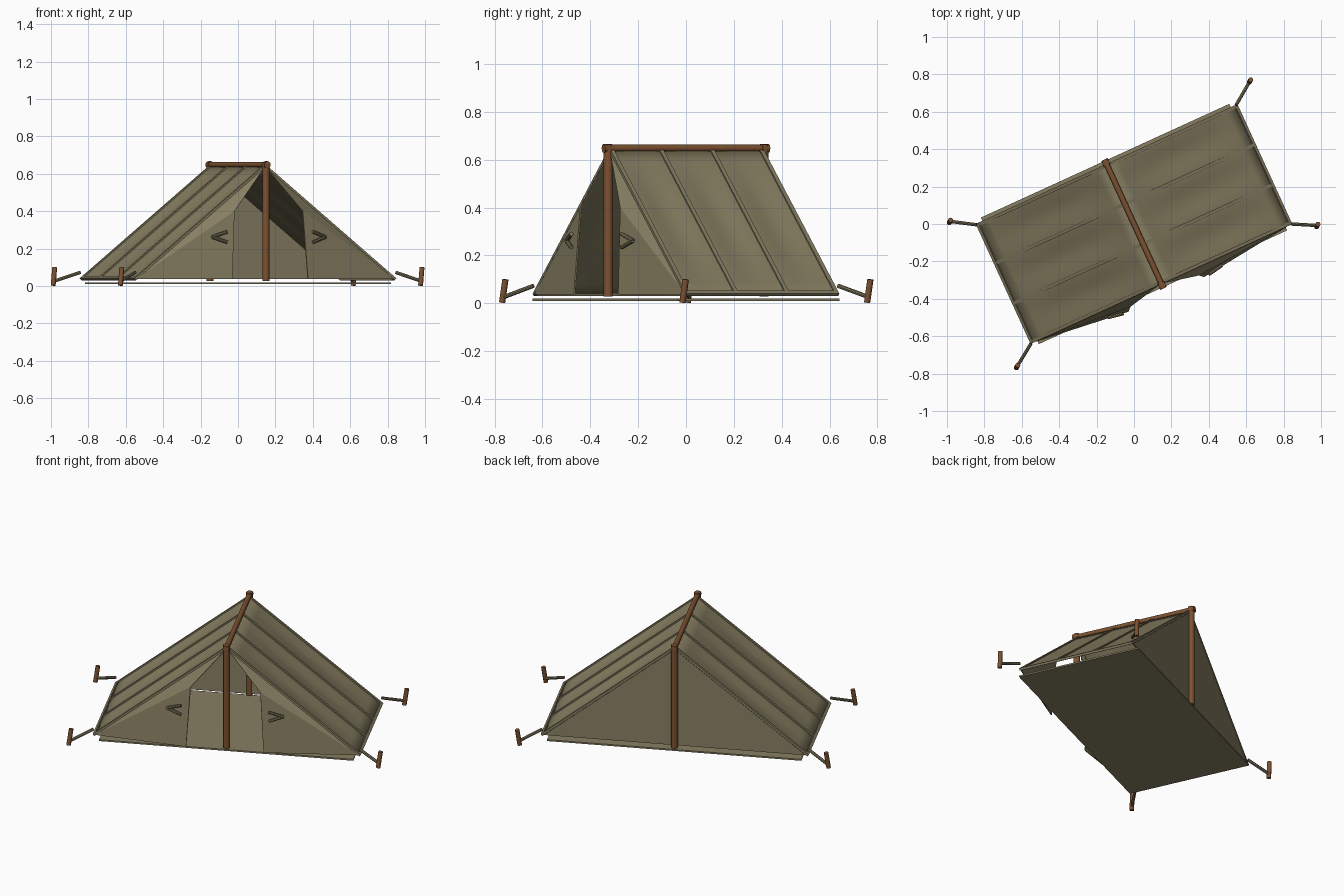
import bpy, bmesh, math
from mathutils import Matrix, Vector

if "Cube" in bpy.data.objects:
    bpy.data.objects.remove(bpy.data.objects["Cube"])

ROT = Matrix.Rotation(math.radians(24.6), 4, 'Z')   # the tent stands turned on the ground
W, D = 0.765, 0.352          # half width at the eaves, half length of the ridge
EAVE, RIDGE = 0.037, 0.643   # heights
SEAMS = (-D + 0.008, -D / 3, D / 3, D - 0.008)


def material(name, rgb):
    m = bpy.data.materials.new(name)
    m.diffuse_color = (*rgb, 1)
    m.use_nodes = True
    m.node_tree.nodes["Principled BSDF"].inputs["Base Color"].default_value = m.diffuse_color
    return m


CANVAS = material("olive canvas", (0.245, 0.212, 0.123))
TRIM = material("olive trim", (0.205, 0.178, 0.103))
WOOD = material("brown wood", (0.205, 0.083, 0.030))


def finish(name, bm, mat, smooth=False, turned=True):
    if turned:
        bm.transform(ROT)
    mesh = bpy.data.meshes.new(name)
    bm.to_mesh(mesh)
    bm.free()
    mesh.materials.append(mat)
    ob = bpy.data.objects.new(name, mesh)
    bpy.context.collection.objects.link(ob)
    if smooth:
        bpy.ops.object.select_all(action='DESELECT')
        ob.select_set(True)
        bpy.context.view_layer.objects.active = ob
        bpy.ops.object.shade_smooth_by_angle(angle=math.radians(40))
    return ob


def rod(name, a, b, r, mat, sides=12, turned=True):
    a, b = Vector(a), Vector(b)
    d = b - a
    bm = bmesh.new()
    bmesh.ops.create_cone(bm, cap_ends=True, segments=sides, radius1=r, radius2=r, depth=d.length)
    bm.transform(Matrix.Translation((a + b) / 2) @ d.to_track_quat('Z', 'Y').to_matrix().to_4x4())
    return finish(name, bm, mat, sides > 8, turned)


def strip(name, a, b, side, width, thick, mat):
    """Flat bar from a to b, its width along the side vector."""
    a, b = Vector(a), Vector(b)
    x = (b - a).normalized()
    y = Vector(side).normalized()
    z = x.cross(y)
    bm = bmesh.new()
    bmesh.ops.create_cube(bm, size=1)
    bm.transform(Matrix.Diagonal(((b - a).length, width, thick, 1)))
    frame = Matrix((x, y, z)).transposed().to_4x4()
    bm.transform(Matrix.Translation((a + b) / 2) @ frame)
    return finish(name, bm, mat)


def sheet(name, polygons, thick):
    bm = bmesh.new()
    for poly in polygons:
        bm.faces.new([bm.verts.new(p) for p in poly])
    bmesh.ops.remove_doubles(bm, verts=bm.verts, dist=0.0001)
    ob = finish(name, bm, CANVAS)
    mod = ob.modifiers.new("cloth thickness", 'SOLIDIFY')
    mod.thickness, mod.offset = thick, 0
    return ob


# Roof slopes: cloth sagging gently between the seams
slope = math.hypot(W, RIDGE - EAVE)
for s, label in ((-1, "left"), (1, "right")):
    normal = Vector((s * (RIDGE - EAVE), 0, W)) / slope
    bm = bmesh.new()
    NV, NT = 36, 12
    grid = []
    for i in range(NV + 1):
        v = i / NV
        row = []
        for j in range(NT + 1):
            t = j / NT
            sag = 0.012 * math.sin(math.pi * 3 * v) ** 2 * math.sin(math.pi * t)
            p = Vector((s * W * (1 - t), -D + 2 * D * v, EAVE + (RIDGE - EAVE) * t)) - normal * sag
            row.append(bm.verts.new(p))
        grid.append(row)
    for i in range(NV):
        for j in range(NT):
            q = [grid[i][j], grid[i + 1][j], grid[i + 1][j + 1], grid[i][j + 1]]
            bm.faces.new(q if s < 0 else q[::-1])
    bmesh.ops.recalc_face_normals(bm, faces=bm.faces)
    bm.normal_update()
    if sum((f.normal.dot(normal) for f in bm.faces)) < 0:
        bmesh.ops.reverse_faces(bm, faces=bm.faces)
    roof = finish(label + " roof", bm, CANVAS, True)
    mod = roof.modifiers.new("cloth thickness", 'SOLIDIFY')
    mod.thickness, mod.offset = 0.008, -1

    # Seams running down the slope and hem along the eave
    for k, v in enumerate(SEAMS):
        strip(f"{label} seam {k + 1}", (s * W, v, EAVE), (0, v, RIDGE), (0, 1, 0), 0.018, 0.012, CANVAS)
    down = Vector((s * W, 0, EAVE - RIDGE)) / slope
    mid = Vector((s * W, 0, EAVE)) - down * 0.008
    strip(label + " eave hem", mid - Vector((0, D, 0)), mid + Vector((0, D, 0)), down, 0.018, 0.013, CANVAS)

    # Front flap, bulging outward beside the door
    outer, apex = (s * (W - 0.005), -D + 0.004, EAVE), (0, -D + 0.004, RIDGE - 0.005)
    top, low = (s * 0.2, -0.392, 0.40), (s * 0.222, -0.411, EAVE)
    sheet(label + " front flap", [(outer, low, top), (outer, top, apex)], 0.006)

    # Bent tie that holds the flap open
    for dz, label2 in ((0.028, "upper"), (-0.028, "lower")):
        rod(f"{label} {label2} tie", (s * 0.335, -0.397, 0.262), (s * 0.252, -0.412, 0.262 + dz),
            0.009, TRIM, 8)

# Back wall
sheet("back wall", [((-W + 0.005, D - 0.004, EAVE), (0, D - 0.004, RIDGE - 0.005),
                     (W - 0.005, D - 0.004, EAVE))], 0.006)

# Ground sheet
bm = bmesh.new()
bmesh.ops.create_cube(bm, size=1)
bm.transform(Matrix.Translation((0, 0, 0.015)) @ Matrix.Diagonal((1.46, 0.744, 0.009, 1)))
finish("ground sheet", bm, CANVAS)

# Poles, ridge beam and end collars
rod("ridge beam", (0, -0.37, 0.648), (0, 0.37, 0.648), 0.015, WOOD, 16)
for s, label in ((-1, "front"), (1, "back")):
    rod(label + " pole", (0, s * 0.358, 0.028), (0, s * 0.358, 0.664), 0.019, WOOD, 16)
    rod(label + " collar", (0, s * 0.345, 0.648), (0, s * 0.379, 0.648), 0.019, WOOD, 16)

# Stakes and guy ropes at the four corners
corners = (((0.98, -0.008), (0.842, 0.0)), ((0.62, 0.764), (0.546, 0.636)),
           ((-0.984, 0.014), (-0.842, -0.004)), ((-0.625, -0.762), (-0.55, -0.638)))
for k, ((x, y), (cx, cy)) in enumerate(corners):
    rod(f"stake {k + 1}", (x - 0.004, y - 0.007, 0.003), (x + 0.004, y + 0.007, 0.1), 0.013, WOOD, 12, False)
    rod(f"guy rope {k + 1}", (cx, cy, 0.073), (x, y, 0.026), 0.009, TRIM, 8, False)
